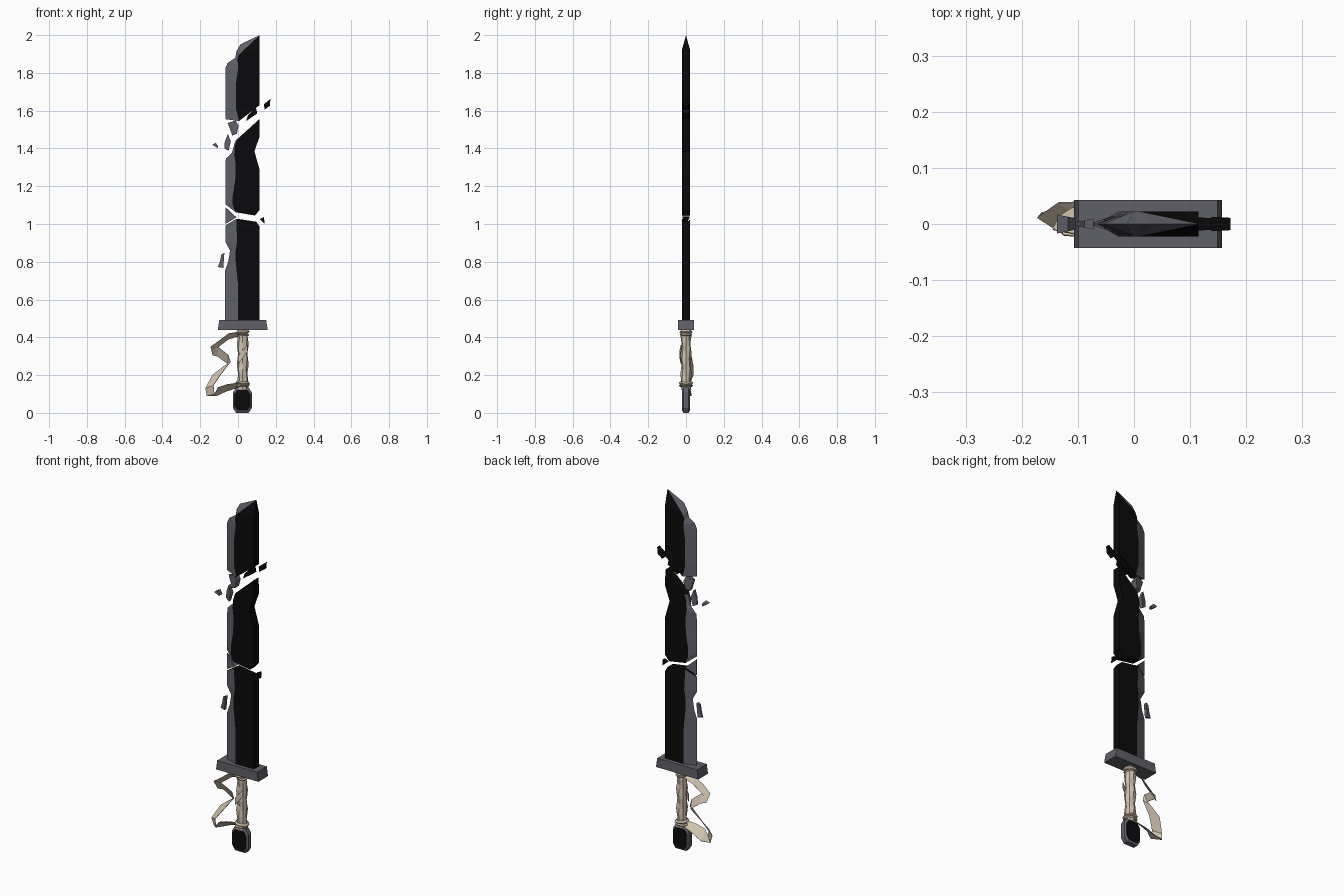
import bpy, bmesh, math
from mathutils import Vector


def material(name, rgb):
    m = bpy.data.materials.new(name)
    m.diffuse_color = (*rgb, 1)
    return m


BLACK = material("black steel", (0.003, 0.003, 0.0035))
GREY = material("grey steel", (0.115, 0.115, 0.14))
CLOTH = material("tan cloth", (0.62, 0.53, 0.42))
CORD = material("dark cord", (0.45, 0.36, 0.26))
T = 0.022      # half thickness of the blade
CX = 0.025     # handle axis


def finish(name, bm, mats):
    bmesh.ops.remove_doubles(bm, verts=bm.verts, dist=1e-5)
    bmesh.ops.recalc_face_normals(bm, faces=bm.faces)
    me = bpy.data.meshes.new(name)
    bm.to_mesh(me)
    bm.free()
    for m in mats:
        me.materials.append(m)
    ob = bpy.data.objects.new(name, me)
    bpy.context.collection.objects.link(ob)
    return ob


def loft(name, rings, mats, grey_sides=(), closed=False):
    """Skin closed rings of points; grey_sides get the second material."""
    bm = bmesh.new()
    vs = [[bm.verts.new(p) for p in r] for r in rings]
    n = len(rings[0])
    pairs = list(zip(vs, vs[1:])) + ([(vs[-1], vs[0])] if closed else [])
    for a, b in pairs:
        for i in range(n):
            j = (i + 1) % n
            f = bm.faces.new((a[i], a[j], b[j], b[i]))
            f.material_index = 1 if i in grey_sides else 0
    if not closed:
        bm.faces.new(vs[0])
        bm.faces.new(vs[-1])
    bmesh.ops.dissolve_degenerate(bm, dist=1e-5, edges=bm.edges)
    return finish(name, bm, mats)


def blade_piece(name, stations):
    """Each station: spine x,z, bevel ridge x,z, cutting edge x,z."""
    rings = []
    for bx, bz, rx, rz, ex, ez in stations:
        t = 0 if bz == ez == 2 else T
        rings.append([(bx, -t, bz), (rx, -t, rz), (ex, 0, ez), (rx, t, rz), (bx, t, bz)])
    loft(name, rings, [BLACK, GREY], (1, 2))


# Blade in three broken lengths
blade_piece("lower_blade", [
    (.115, .46, 0, .46, -.068, .46),
    (.115, .70, 0, .68, -.068, .755),
    (.115, .80, -.012, .80, -.052, .80),
    (.115, .86, -.012, .86, -.042, .86),
    (.115, .92, -.004, .91, -.067, .905),
    (.115, .985, -.008, .98, -.067, .975),
    (.097, 1.012, -.008, 1.028, -.067, .992)])
blade_piece("middle_blade", [
    (.09, 1.045, -.012, 1.062, -.067, 1.105),
    (.115, 1.075, -.028, 1.10, -.067, 1.125),
    (.115, 1.16, -.028, 1.15, -.067, 1.17),
    (.115, 1.285, -.015, 1.23, -.067, 1.24),
    (.108, 1.31, -.012, 1.31, -.067, 1.32),
    (.087, 1.385, -.018, 1.36, -.064, 1.345),
    (.115, 1.465, -.015, 1.41, -.032, 1.378),
    (.113, 1.555, -.003, 1.45, -.014, 1.44)])
blade_piece("upper_blade", [
    (.115, 1.63, .005, 1.545, -.067, 1.555),
    (.115, 1.68, -.01, 1.61, -.067, 1.62),
    (.115, 1.76, -.01, 1.75, -.067, 1.75),
    (.115, 1.83, 0, 1.82, -.067, 1.825),
    (.115, 1.85, 0, 1.845, -.055, 1.853),
    (.115, 1.88, -.003, 1.865, -.014, 1.88),
    (.115, 1.90, 0, 1.88, -.008, 1.915),
    (.115, 1.91, .004, 1.89, .012, 1.95),
    (.115, 1.92, .008, 1.90, .035, 1.962),
    (.115, 2, .115, 2, .115, 2)])


# Floating shards: outlines extruded in y, thickness growing left to right
def shard(name, pts, mat, thin, thick):
    lo, hi = min(p[0] for p in pts), max(p[0] for p in pts)
    half = lambda x: thin + (thick - thin) * (x - lo) / (hi - lo)
    loft(name, [[(x, s * half(x), z) for x, z in pts] for s in (-1, 1)], [mat])


shard("edge_shard_top", [(-.055, 1.535), (-.012, 1.548), (.003, 1.52), (-.006, 1.478), (-.03, 1.468)], GREY, .004, .02)
shard("edge_shard_high", [(-.053, 1.478), (-.038, 1.435), (-.05, 1.387), (-.072, 1.40), (-.07, 1.435)], GREY, .003, .014)
shard("edge_shard_far", [(-.137, 1.42), (-.118, 1.43), (-.104, 1.41), (-.11, 1.403)], GREY, .017, .01)
shard("edge_shard_mid", [(-.067, 1.09), (-.008, 1.035), (-.067, 1.0)], GREY, .001, .02)
shard("edge_shard_low", [(-.088, .84), (-.072, .847), (-.078, .768), (-.107, .772), (-.096, .80)], GREY, .002, .01)
shard("spine_shard_inner", [(.043, 1.545), (.053, 1.575), (.095, 1.617), (.102, 1.585)], BLACK, .018, .018)
shard("spine_shard_outer", [(.138, 1.635), (.172, 1.662), (.168, 1.625), (.14, 1.605)], BLACK, .013, .011)
shard("spine_shard_low", [(.115, 1.025), (.138, 1.037), (.14, 1.003)], BLACK, .012, .01)

# Guard: block with slightly sloped ends
loft("guard", [[(x, y, z) for x, y in ((a, -.043), (b, -.043), (b, .043), (a, .043))]
               for z, a, b in ((.44, -.107, .157), (.492, -.099, .149))], [GREY])

# Pommel: octagonal grey plate with black face panels
octagon = [(-.05, -.04), (-.033, -.066), (.033, -.066), (.05, -.04),
           (.05, .042), (.033, .068), (-.033, .068), (-.05, .042)]
outline = lambda s, y: [(CX - .002 + x * s, y, .066 + z * s) for x, z in octagon]
loft("pommel", [outline(.84, -.02), outline(1, -.013), outline(1, .013), outline(.84, .02)], [GREY])
for side, s in (("front", -1), ("back", 1)):
    loft("pommel_panel_" + side, [outline(.82, s * .019), outline(.82, s * .022)], [BLACK])

# Grip: eight-sided core with creases winding around it
rings = []
for k in range(13):
    z = .125 + .325 * k / 12
    ring = []
    for i in range(8):
        a = math.tau * i / 8
        r = .028 + .0035 * math.sin(a * 2 + k * 1.6)
        ring.append((CX + r * math.cos(a), r * .95 * math.sin(a), z))
    rings.append(ring)
loft("grip", rings, [CLOTH])


# Cloth collars and cord rings at both ends of the grip
def band(name, z, r, tube, mat, tilt):
    rings = []
    for i in range(10):
        a = math.tau * i / 10
        d = Vector((math.cos(a), math.sin(a), 0))
        rings.append([Vector((CX, 0, z + tilt * math.cos(a))) + d * (r + tube * math.cos(b))
                      + Vector((0, 0, tube * math.sin(b))) for b in (0, math.pi / 2, math.pi, -math.pi / 2)])
    loft(name, rings, [mat], closed=True)


band("top_collar", .428, .029, .008, CLOTH, .003)
band("top_cord", .416, .028, .006, CORD, -.003)
band("bottom_collar", .158, .03, .008, CLOTH, -.004)
band("bottom_cord", .145, .031, .007, CORD, .003)


# Loose ribbon: a folded strip given as pairs of edge points
def ribbon(name, pairs):
    bm = bmesh.new()
    rows = [(bm.verts.new(p[:3]), bm.verts.new(p[3:])) for p in pairs]
    for (a, b), (c, d) in zip(rows, rows[1:]):
        bm.faces.new((a, b, d, c))
    ob = finish(name, bm, [CLOTH])
    mod = ob.modifiers.new("thickness", "SOLIDIFY")
    mod.thickness = .003
    mod.offset = 0


ribbon("loose_ribbon", [
    (.015, -.015, .43, .015, .01, .41),
    (-.05, -.01, .42, -.05, .015, .39),
    (-.095, -.02, .385, -.11, .01, .345),
    (-.145, -.01, .35, -.135, .012, .305),
    (-.10, .0, .345, -.11, .028, .30),
    (-.05, .018, .305, -.055, .036, .26),
    (-.04, .02, .27, -.07, .04, .25),
    (-.09, .01, .205, -.135, .038, .20),
    (-.13, -.015, .145, -.172, .012, .13),
    (-.125, -.02, .10, -.165, .02, .09),
    (-.105, -.022, .135, -.115, .03, .09),
    (-.06, -.02, .15, -.06, .025, .115),
    (.005, -.015, .16, .005, .015, .135)])

# Knot tail crossing the grip
ribbon("grip_wrap", [
    (.0, -.026, .30, .0, -.026, .26),
    (.025, -.033, .33, .025, -.033, .29),
    (.05, -.026, .36, .05, -.026, .325)])
